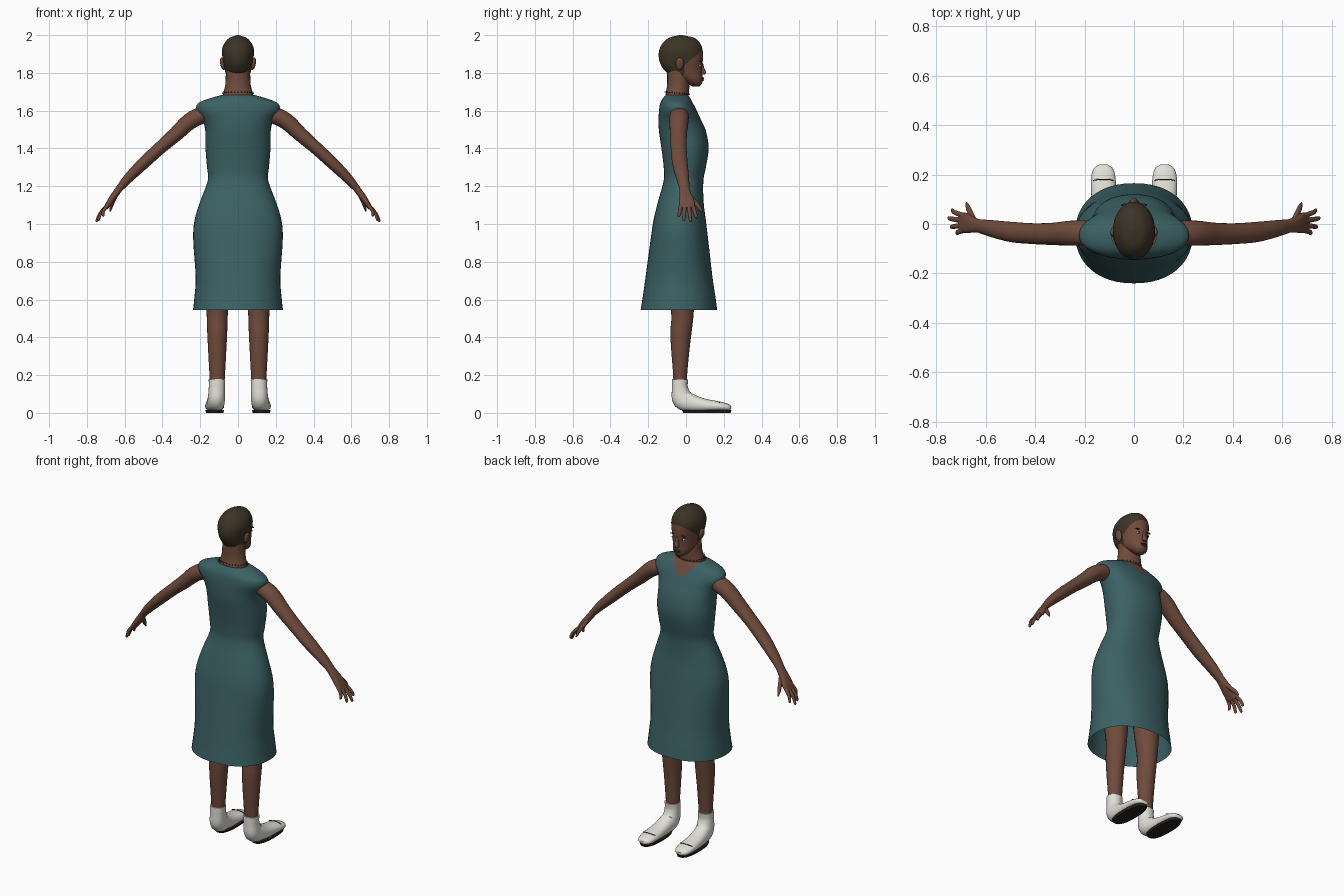
import bpy, bmesh, math
from mathutils import Vector, Matrix

cube = bpy.data.objects.get("Cube")
if cube:
    bpy.data.objects.remove(cube, do_unlink=True)


def material(name, r, g, b):
    m = bpy.data.materials.new(name)
    m.use_nodes = True
    m.diffuse_color = (r, g, b, 1)
    bsdf = m.node_tree.nodes["Principled BSDF"]
    bsdf.inputs["Base Color"].default_value = (r, g, b, 1)
    bsdf.inputs["Roughness"].default_value = 0.7
    return m


SKIN = material("brown skin", .16, .07, .045)
TEAL = material("teal cloth", .045, .12, .13)
HAIR = material("dark brown hair", .046, .034, .02)
WHITE = material("off white", .76, .75, .69)
DARK = material("near black", .02, .016, .014)
LIPS = material("dark lips", .11, .035, .028)
X, Y = Vector((1, 0, 0)), Vector((0, 1, 0))


def finish(name, bm, mats):
    bmesh.ops.recalc_face_normals(bm, faces=bm.faces)
    mesh = bpy.data.meshes.new(name)
    bm.to_mesh(mesh)
    bm.free()
    for m in mats:
        mesh.materials.append(m)
    mesh.shade_smooth()
    mesh.set_sharp_from_angle(angle=math.radians(50))
    obj = bpy.data.objects.new(name, mesh)
    bpy.context.collection.objects.link(obj)
    return obj


def smooth_path(points, steps):
    """Catmull-Rom interpolation of all station values."""
    pts = [Vector(p) for p in points]
    pts = [2 * pts[0] - pts[1]] + pts + [2 * pts[-1] - pts[-2]]
    out = []
    for p, a, b, n in zip(pts, pts[1:], pts[2:], pts[3:]):
        for i in range(steps):
            t = i / steps
            out.append(a + .5 * t * ((b - p) + t * ((2 * p - 5 * a + 4 * b - n)
                                                    + t * (3 * (a - b) + n - p))))
    return out + [pts[-2]]


def loft(stations, axis=Y, segs=24, steps=4, power=2.0, cap=True):
    """Skin rings (x, y, z, half size along axis, half size across)."""
    st = smooth_path(stations, steps)
    bm = bmesh.new()
    rings = []
    for i, s in enumerate(st):
        a, b = st[max(i - 1, 0)], st[min(i + 1, len(st) - 1)]
        across = axis.cross(Vector(b[:3]) - Vector(a[:3])).normalized()
        ring = []
        for k in range(segs):
            ang = math.tau * k / segs
            c, d = math.cos(ang), math.sin(ang)
            c = math.copysign(abs(c) ** (2 / power), c)
            d = math.copysign(abs(d) ** (2 / power), d)
            ring.append(bm.verts.new(Vector(s[:3]) + axis * c * s[3] + across * d * s[4]))
        rings.append(ring)
    for r, q in zip(rings, rings[1:]):
        for k in range(segs):
            j = (k + 1) % segs
            bm.faces.new((r[k], r[j], q[j], q[k]))
    if cap:
        bm.faces.new(rings[0])
        bm.faces.new(rings[-1])
    return bm


def upright(rows, x=0):
    """Turn (z, back, front, half width) rows into stations."""
    return [(x, (b + f) / 2, z, (f - b) / 2, w) for z, b, f, w in rows]


def slice_faces(bm, point, normal, test):
    faces = [f for f in bm.faces if test(f.calc_center_median())]
    geom = faces + list({e for f in faces for e in f.edges}) + list({v for f in faces for v in f.verts})
    bmesh.ops.bisect_plane(bm, geom=geom, plane_co=point, plane_no=normal, dist=1e-5)


def blob(name, loc, size, mat, tilt=0):
    bm = bmesh.new()
    bmesh.ops.create_uvsphere(bm, u_segments=16, v_segments=10, radius=1)
    bm.transform(Matrix.Translation(loc) @ Matrix.Rotation(tilt, 4, 'Y') @ Matrix.Diagonal((*size, 1)))
    return finish(name, bm, [mat])


# Sleeveless dress, open at hem and collar, with a V neckline showing the chest
bm = loft(upright([
    (.545, -.24, .165, .238), (.62, -.228, .155, .23), (.72, -.214, .14, .224),
    (.92, -.187, .117, .237), (1.02, -.172, .105, .23), (1.12, -.148, .093, .2),
    (1.23, -.118, .092, .16), (1.3, -.118, .105, .164), (1.4, -.13, .12, .172),
    (1.49, -.143, .106, .173), (1.55, -.145, .08, .188), (1.6, -.143, .057, .22),
    (1.637, -.137, .038, .213), (1.662, -.125, .025, .16), (1.682, -.108, .012, .09)]),
    segs=48, power=2.2, cap=False)
V_BOTTOM = 1.59
for s in (1, -1):
    slice_faces(bm, (0, 0, V_BOTTOM), (s, 0, -.95), lambda c: c.y > -.045 and c.z > 1.5)
for f in bm.faces:
    c = f.calc_center_median()
    f.material_index = int(c.y > -.045 and abs(c.x) < .95 * (c.z - V_BOTTOM))
finish("dress", bm, [TEAL, SKIN])

# Neck and bead necklace
finish("neck", loft(upright([(1.62, -.1, .0, .08), (1.68, -.108, .014, .081),
                             (1.74, -.1, .018, .067), (1.84, -.1, .02, .064)])), [SKIN])
bm = bmesh.new()
for k in range(28):
    a = math.tau * k / 28
    bmesh.ops.create_icosphere(bm, subdivisions=1, radius=.0035, matrix=Matrix.Translation(
        (.082 * math.cos(a), -.047 + .064 * math.sin(a), 1.693 - .006 * math.sin(a))))
finish("necklace", bm, [DARK])

# Head with cropped hair cut along the hairline
bm = loft(upright([
    (1.728, .035, .07, .018), (1.745, .0, .085, .04), (1.77, -.045, .089, .056),
    (1.8, -.1, .087, .066), (1.84, -.132, .087, .075), (1.88, -.144, .09, .082),
    (1.92, -.142, .088, .085), (1.955, -.125, .076, .073), (1.985, -.092, .045, .046),
    (2.0, -.035, -.02, .006)]), segs=40)
NAPE, BROW, SIDE = 1.79, 1.848, -.008
slice_faces(bm, (0, SIDE, 0), (0, 1, 0), lambda c: True)
slice_faces(bm, (0, 0, BROW), (0, -.85, 1), lambda c: c.y > SIDE)
slice_faces(bm, (0, 0, NAPE), (0, 0, 1), lambda c: c.y < SIDE)
for f in bm.faces:
    c = f.calc_center_median()
    f.material_index = int(c.z > (BROW + .85 * c.y if c.y > SIDE else NAPE))
finish("head", bm, [SKIN, HAIR])

# Face
finish("nose", loft([(0, .082, 1.852, .008, .007), (0, .087, 1.825, .01, .01),
                     (0, .091, 1.803, .015, .015), (0, .088, 1.791, .01, .013)], segs=16), [SKIN])
blob("upper_lip", (0, .087, 1.772), (.022, .009, .005), LIPS)
blob("lower_lip", (0, .086, 1.763), (.019, .009, .006), LIPS)

for s, side in ((1, "left"), (-1, "right")):
    def part(name):
        return f"{side}_{name}"

    def limb(name, stations, mat, **kw):
        return finish(part(name), loft([(s * p[0], *p[1:]) for p in stations], **kw), [mat])

    blob(part("eye"), (s * .032, .074, 1.838), (.013, .007, .006), WHITE)
    blob(part("iris"), (s * .032, .079, 1.838), (.005, .004, .0055), DARK)
    blob(part("eyebrow"), (s * .034, .077, 1.861), (.019, .006, .0035), HAIR, s * .12)
    blob(part("ear"), (s * .082, -.033, 1.848), (.012, .022, .034), SKIN, s * .2)

    # Arm, palm and fingers
    limb("arm", [(.15, -.036, 1.578, .04, .04), (.2, -.036, 1.572, .05, .045),
                 (.26, -.037, 1.54, .05, .044), (.33, -.04, 1.475, .045, .039),
                 (.41, -.039, 1.405, .042, .034), (.5, -.032, 1.322, .041, .032),
                 (.58, -.018, 1.243, .034, .026), (.635, -.007, 1.18, .026, .018)], SKIN)
    limb("palm", [(.622, -.009, 1.195, .026, .018), (.65, -.003, 1.158, .031, .018),
                  (.678, .004, 1.118, .041, .016), (.702, .006, 1.082, .039, .011)], SKIN, power=2.5)
    tips = [(.738, .056, 1.032), (.752, .024, 1.012), (.741, -.012, 1.018), (.716, -.038, 1.04)]
    for k, (tx, ty, tz) in enumerate(tips):
        root = Vector((.69, .034 - .02 * k, 1.1))
        tip = Vector((tx, ty, tz))
        mid = root.lerp(tip, .55) + Vector((.007, 0, .003))
        limb(f"finger_{k + 1}", [(*root, .011, .01), (*mid, .01, .009),
                                 (*root.lerp(tip, .93), .008, .007), (*tip, .003, .003)],
             SKIN, segs=10, steps=3)
    limb("thumb", [(.645, .012, 1.155, .014, .012), (.662, .045, 1.118, .016, .011),
                   (.672, .068, 1.09, .013, .009), (.677, .084, 1.066, .005, .004)],
         SKIN, segs=10, steps=3)

    # Leg
    limb("leg", upright([(.12, -.068, .004, .036), (.2, -.068, .006, .041), (.33, -.078, .018, .048),
                         (.43, -.083, .03, .053), (.52, -.078, .04, .056),
                         (.7, -.1, .05, .072), (.95, -.12, .06, .085)], .11), SKIN)

    # Ankle-high shoe, flattened underneath, on a thin dark sole
    bm = loft([(s * x, *p) for x, *p in [
        (.112, -.032, .177, .043, .043), (.112, -.032, .13, .043, .043), (.115, -.016, .072, .046, .056),
        (.12, .04, .05, .047, .045), (.123, .1, .04, .049, .035), (.124, .18, .034, .05, .025),
        (.124, .222, .028, .04, .019), (.124, .238, .024, .022, .01)]], axis=X, power=2.2)
    for v in bm.verts:
        v.co.z = max(v.co.z, .012)
    finish(part("shoe"), bm, [WHITE])
    limb("sole", upright([(0, -.015, .236, .045), (.014, -.02, .24, .05)], .123),
         DARK, power=2.5, steps=1, segs=32)
    limb("toe_seam", [(.083, .176, .055, .002, .002), (.104, .18, .059, .002, .002),
                      (.144, .18, .059, .002, .002), (.165, .176, .055, .002, .002)],
         DARK, segs=6)
